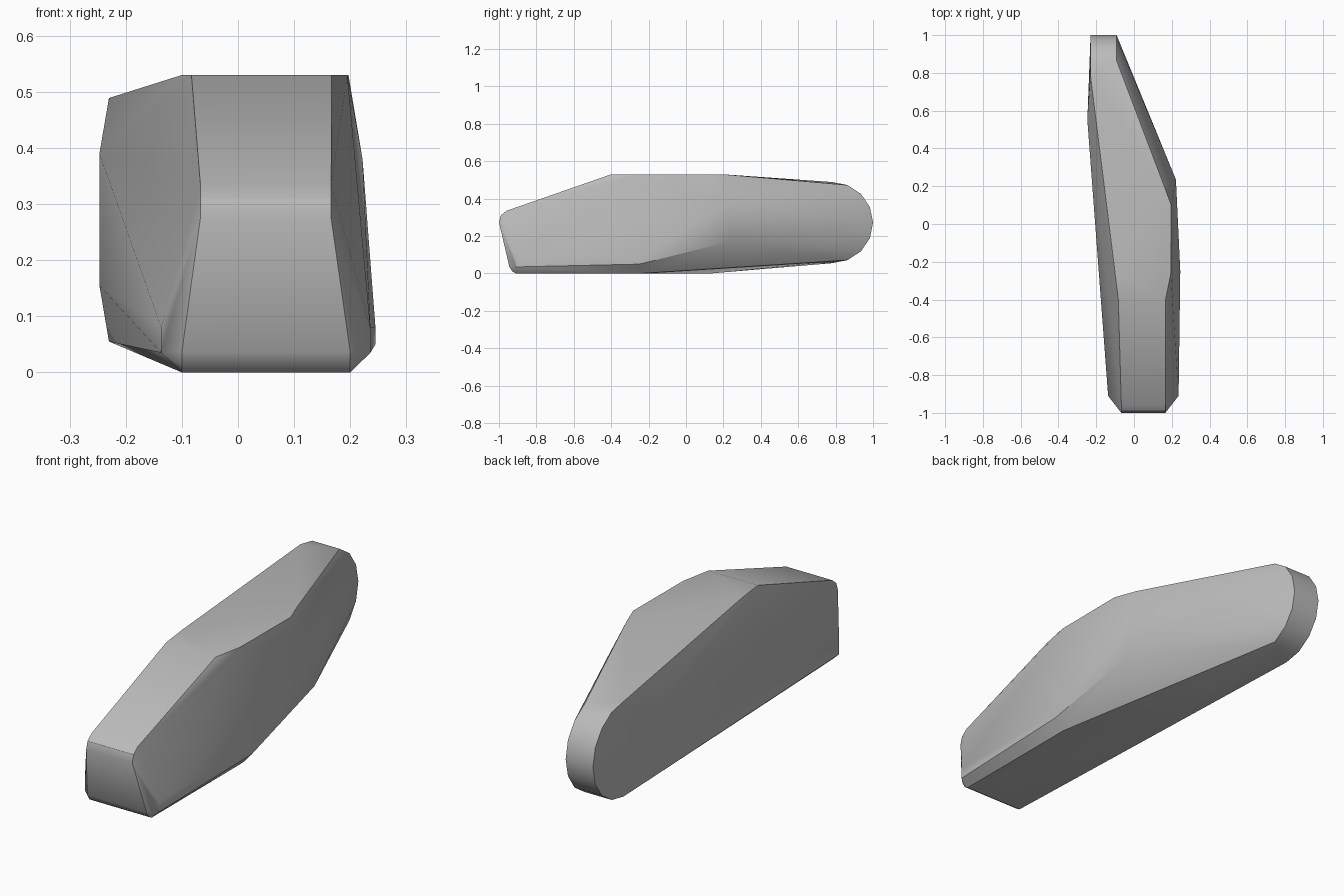
import bpy
import bmesh
from math import cos, sin, radians

default_cube = bpy.data.objects.get("Cube")
if default_cube:
    bpy.data.objects.remove(default_cube, do_unlink=True)


def make_material(name, color):
    material = bpy.data.materials.new(name)
    material.use_nodes = True
    material.diffuse_color = color
    shader = material.node_tree.nodes["Principled BSDF"]
    shader.inputs["Base Color"].default_value = color
    return material


def across(right_x, left_x, profile):
    """Repeat a side profile of (y, z) points at two widths."""
    return [(x, y, z) for x in (right_x, left_x) for y, z in profile]


def rounded_end(x, steps):
    """Half ellipse in the side plane, for the blunt rear."""
    angles = [radians(22.5 * step) for step in range(-steps, steps + 1)]
    return [(x, 0.78 + 0.22 * cos(a), 0.272 + 0.217 * sin(a)) for a in angles]


def convex_body(name, points, material):
    """Wrap the corner points in a clean faceted skin."""
    mesh = bpy.data.meshes.new(name)
    bm = bmesh.new()
    for point in points:
        bm.verts.new(point)
    bmesh.ops.convex_hull(bm, input=bm.verts[:])
    loose = [vert for vert in bm.verts if not vert.link_faces]
    bmesh.ops.delete(bm, geom=loose, context="VERTS")
    bmesh.ops.dissolve_limit(bm, angle_limit=radians(0.5),
                             verts=bm.verts[:], edges=bm.edges[:])
    bmesh.ops.recalc_face_normals(bm, faces=bm.faces[:])
    bm.to_mesh(mesh)
    bm.free()
    mesh.materials.append(material)
    body = bpy.data.objects.new(name, mesh)
    bpy.context.scene.collection.objects.link(body)
    return body


corners = []

# Front nose: rounded lip above, small rounded toe below
corners += across(-0.067, 0.166, [(-1, 0.275), (-0.99, 0.31), (-0.96, 0.335)])
corners += across(-0.1, 0.2, [(-0.945, 0.037), (-0.93, 0.012), (-0.91, 0)])
corners += across(-0.137, 0.236, [(-0.91, 0.035), (-0.91, 0.08)])

# Flat top, narrowing where it meets the front slope
corners += across(-0.083, 0.167, [(-0.4, 0.53)])
corners += across(-0.1, 0.195, [(-0.26, 0.53)])
corners += [(0.197, 0.1, 0.53), (0.16, 0.2, 0.53)]

# Left flank: low shoulder and the upright ridge behind it
corners += [(0.245, -0.25, z) for z in (0.05, 0.08)]
corners += [(0.222, 0.235, z) for z in (0.17, 0.38)]

# Right flank: slight bulge towards the rear
corners += [(-0.247, 0.55, z) for z in (0.155, 0.39)]

# Flat underside
corners += [(0.2, -0.25, 0), (-0.1, 0.13, 0)]

# Rounded rear end, cut shorter on the left
corners += rounded_end(-0.23, 4) + rounded_end(-0.092, 3)

grey = make_material("plain_grey", (0.5, 0.5, 0.5, 1))
body = convex_body("faceted_body", corners, grey)

bpy.context.view_layer.objects.active = body
body.select_set(True)
bpy.ops.object.shade_smooth_by_angle(angle=radians(30))
